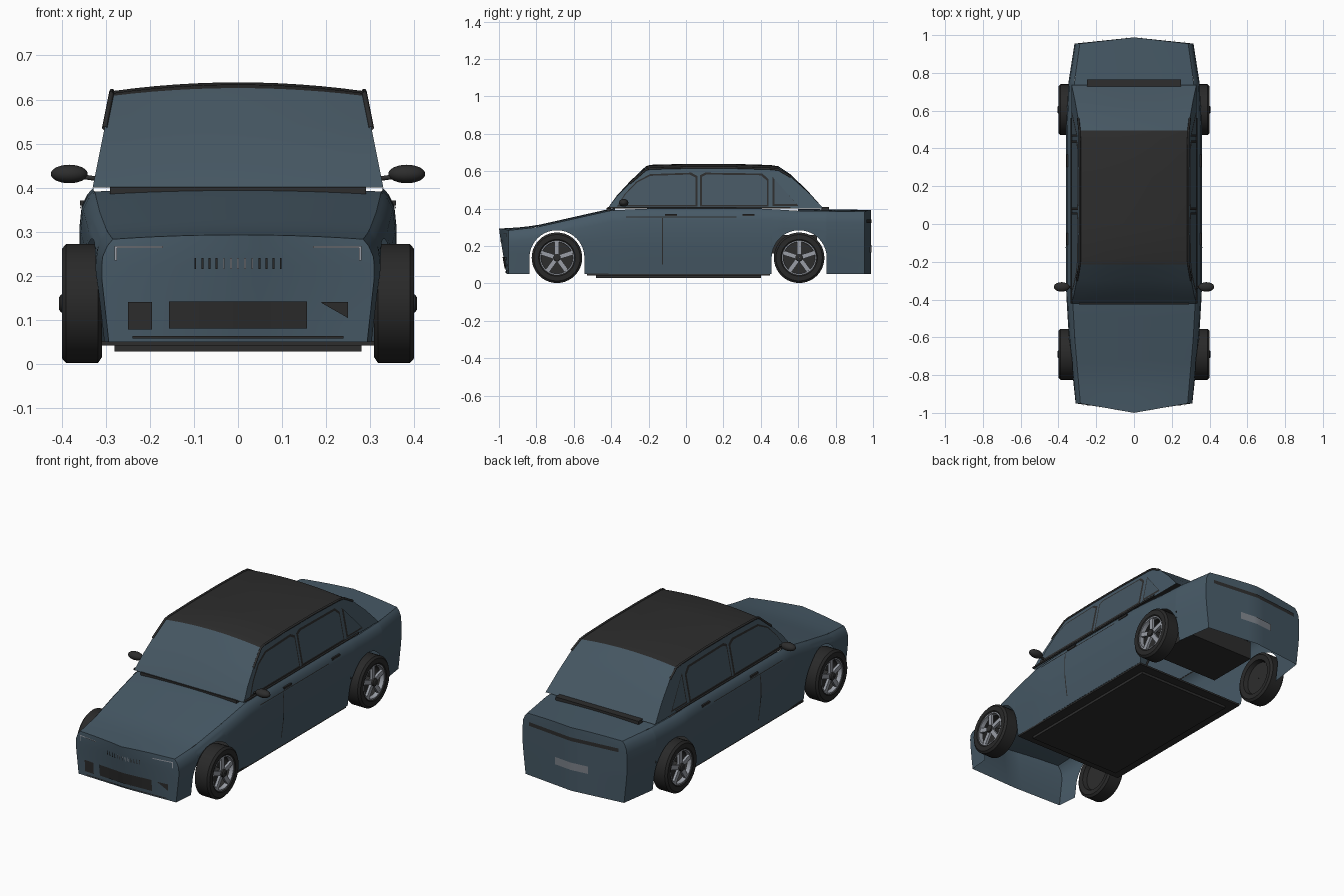
import bpy, bmesh, math
from mathutils import Matrix, Vector

cube = bpy.data.objects.get("Cube")
if cube:
    bpy.data.objects.remove(cube)


def material(name, rgb):
    m = bpy.data.materials.new(name)
    m.use_nodes = True
    m.diffuse_color = (*rgb, 1)
    m.node_tree.nodes["Principled BSDF"].inputs["Base Color"].default_value = (*rgb, 1)
    return m


BLUE = material("slate blue paint", (0.062, 0.1, 0.132))
GLASS = material("blue glass", (0.06, 0.094, 0.122))
BLACK = material("black trim", (0.026, 0.026, 0.026))
RUBBER = material("tyre rubber", (0.022, 0.022, 0.022))
SILVER = material("silver", (0.32, 0.34, 0.38))
PLATE = material("plate grey", (0.2, 0.22, 0.25))
made = []


def finish(bm, name, mat):
    bmesh.ops.remove_doubles(bm, verts=bm.verts, dist=0.0002)
    bmesh.ops.recalc_face_normals(bm, faces=bm.faces)
    mesh = bpy.data.meshes.new(name)
    bm.to_mesh(mesh)
    bm.free()
    mesh.materials.append(mat)
    ob = bpy.data.objects.new(name, mesh)
    bpy.context.collection.objects.link(ob)
    made.append(ob)
    return ob


def grids(name, mat, *sheets):
    """Skin one or more sheets, each a list of rows of points."""
    bm = bmesh.new()
    for rows in sheets:
        vs = [[bm.verts.new(p) for p in r] for r in rows]
        for a, b in zip(vs, vs[1:]):
            for i in range(len(a) - 1):
                bm.faces.new((a[i], a[i + 1], b[i + 1], b[i]))
    return finish(bm, name, mat)


def box(name, mat, lo, hi):
    bm = bmesh.new()
    lo, hi = Vector(lo), Vector(hi)
    bmesh.ops.create_cube(bm, size=1, matrix=Matrix.Translation((lo + hi) / 2)
                          @ Matrix.Diagonal((*(hi - lo), 1)))
    return finish(bm, name, mat)


def polygon(name, mat, pts):
    bm = bmesh.new()
    bm.faces.new([bm.verts.new(p) for p in pts])
    return finish(bm, name, mat)


def lerp(table, v):
    for (a, fa), (b, fb) in zip(table, table[1:]):
        if v <= b:
            return fa + (fb - fa) * max(0, (v - a) / (b - a))
    return table[-1][1]


def span(a, b, n):
    return [a + (b - a) * i / n for i in range(n + 1)]


# Body shape: plan width, shoulder height, and cross-section taper
FRONT, REAR, SILL = -0.95, 0.955, 0.05
WIDTH = [(-0.95, 0.312), (-0.6, 0.345), (-0.35, 0.36), (0.5, 0.36), (0.75, 0.347), (0.955, 0.315)]
TOP = [(-0.95, 0.283), (-0.8, 0.3), (-0.6, 0.345), (-0.4, 0.39), (-0.2, 0.4),
       (0.4, 0.4), (0.6, 0.388), (0.955, 0.383)]
TAPER = [(0, 0.91), (0.015, 0.95), (0.04, 0.985), (0.09, 1.0)]
ARCHES, AXLE, ARCH_R = (-0.69, 0.605), 0.137, 0.147


def side_x(y, z):
    return lerp(WIDTH, y) * lerp(TAPER, lerp(TOP, y) - z) * (1 - 0.06 * max(0, 0.22 - z) / 0.17)


def end_y(sign, x, z):
    """Vee-shaped nose and tail surfaces."""
    y = FRONT if sign < 0 else REAR
    u = 1 - min(1, abs(x) / side_x(y, z))
    return y + sign * u * (0.01 + 0.04 * (z - SILL) / 0.235 if sign < 0 else 0.033)


def column(s, y, z0):
    top = lerp(TOP, y)
    zs = span(z0, top - 0.09, 4) + [top - h for h in (0.06, 0.04, 0.025, 0.015, 0.007, 0)]
    if z0 > top - 0.09:
        zs = span(z0, top - 0.03, 6) + [top - h for h in (0.02, 0.015, 0.007, 0)]
    return [(s * side_x(y, z), y, z) for z in zs]


# Side panels with open wheel arches
edges = [FRONT, ARCHES[0] - ARCH_R, ARCHES[0] + ARCH_R, ARCHES[1] - ARCH_R, ARCHES[1] + ARCH_R, REAR]
for s, side in ((1, "left"), (-1, "right")):
    sheets = [[column(s, y, SILL) for y in span(edges[i], edges[i + 1], n)]
              for i, n in ((0, 3), (2, 14), (4, 5))]
    for cy in ARCHES:
        sheets.append([column(s, cy - ARCH_R * math.cos(a), AXLE + ARCH_R * math.sin(a))
                       for a in span(0, math.pi, 20)])
    grids(side + "_body_side", BLUE, *sheets)


# Bonnet and boot lid
def deck_row(y):
    z, w = lerp(TOP, y), side_x(y, lerp(TOP, y))
    row = []
    for u in span(-1, 1, 12):
        yy = end_y(-1 if y == FRONT else 1, u * w, z) if y in (FRONT, REAR) else y
        row.append((u * w, yy, z + 0.01 * (1 - u * u)))
    return row


grids("bonnet", BLUE, [deck_row(y) for y in span(FRONT, -0.38, 10)])
grids("boot_lid", BLUE, [deck_row(y) for y in span(0.6, REAR, 5)])

# Nose and tail panels
for sign, name in ((-1, "nose_panel"), (1, "tail_panel")):
    y = FRONT if sign < 0 else REAR
    rows = []
    for p in column(1, y, SILL):
        w, z = p[0], p[2]
        lift = 0.01 * max(0, 1 - (lerp(TOP, y) - z) / 0.04)
        rows.append([(u * w, end_y(sign, u * w, z), z + lift * (1 - u * u)) for u in span(-1, 1, 12)])
    grids(name, BLUE, rows)


def end_plate(name, mat, sign, x0, x1, z0, z1, z2=None):
    """Thin plate on the nose or tail; z2 is the lower edge at x1."""
    z2 = z0 if z2 is None else z2
    rows = []
    for i, x in enumerate(span(x0, x1, 10)):
        lo = z0 + (z2 - z0) * i / 10
        rows.append([(x, end_y(sign, x, z) + sign * 0.005, z) for z in (lo, z1)])
    return grids(name, mat, rows)


end_plate("centre_intake", BLACK, -1, -0.157, 0.157, 0.08, 0.142)
end_plate("right_intake", BLACK, -1, -0.25, -0.195, 0.078, 0.14)
end_plate("left_intake", BLACK, -1, 0.19, 0.25, 0.138, 0.14, 0.104)
end_plate("lower_lip_line", BLACK, -1, -0.24, 0.24, 0.058, 0.063)
for i, x in enumerate(span(-0.097, 0.097, 12)):
    end_plate(f"grille_slat_{i}", SILVER if 3 < i < 9 else BLACK, -1, x - 0.002, x + 0.002, 0.215, 0.24)
for s, side in ((1, "left"), (-1, "right")):
    end_plate(side + "_light_bar", SILVER, -1, s * 0.17, s * 0.28, 0.263, 0.268)
    end_plate(side + "_light_drop", SILVER, -1, s * 0.275, s * 0.28, 0.235, 0.266)
end_plate("tail_light_strip", BLACK, 1, -0.27, 0.27, 0.322, 0.342)
end_plate("number_plate", PLATE, 1, -0.1, 0.1, 0.165, 0.205)


# Cabin: windscreen, roof and rear window
def cabin_x(z):
    return 0.33 - (z - 0.4) * 0.2


def canopy(name, mat, profile, inset=0.0):
    rows = []
    for y, z, crown in profile:
        w = cabin_x(z) - inset
        rows.append([(u * w, y, z + crown * (1 - u * u)) for u in span(-1, 1, 12)])
    return grids(name, mat, rows)


SCREEN = [(-0.42, 0.4, 0), (-0.37, 0.465, 0.004), (-0.3, 0.535, 0.01), (-0.215, 0.608, 0.018)]
ROOF = [(-0.215, 0.608, 0.018), (-0.19, 0.614, 0.02), (0, 0.619, 0.02),
        (0.25, 0.619, 0.02), (0.45, 0.613, 0.02), (0.495, 0.608, 0.018)]
BACK = [(0.495, 0.608, 0.018), (0.56, 0.57, 0.012), (0.65, 0.49, 0.005), (0.735, 0.4, 0)]
canopy("windscreen", GLASS, SCREEN)
canopy("roof", BLACK, ROOF)
canopy("rear_window", GLASS, BACK)
box("windscreen_cowl", BLACK, (-0.29, -0.425, 0.385), (0.29, -0.4, 0.402))
box("rear_window_bar", BLACK, (-0.25, 0.725, 0.39), (0.25, 0.765, 0.408))

WINDOWS = {
    "front_window": [(-0.36, 0.42), (-0.32, 0.48), (-0.26, 0.54), (-0.19, 0.575),
                     (0.02, 0.582), (0.052, 0.565), (0.052, 0.42)],
    "rear_window": [(0.085, 0.42), (0.085, 0.57), (0.11, 0.582), (0.4, 0.578), (0.432, 0.55), (0.432, 0.42)],
    "quarter_window": [(0.472, 0.425), (0.472, 0.56), (0.59, 0.425)],
}


def cabin_side(s, pts, off):
    return [(s * (cabin_x(z) + off), y, z) for y, z in pts]


def widen(pts, d):
    out = []
    for axis in zip(*pts):
        c, h = (min(axis) + max(axis)) / 2, (max(axis) - min(axis)) / 2
        out.append([c + (v - c) * (h + d) / h for v in axis])
    return list(zip(*out))


def tube(name, mat, pts, r):
    curve = bpy.data.curves.new(name, "CURVE")
    curve.dimensions, curve.bevel_depth, curve.bevel_resolution = "3D", r, 1
    spline = curve.splines.new("POLY")
    spline.points.add(len(pts) - 1)
    for p, co in zip(spline.points, pts):
        p.co = (*co, 1)
    curve.materials.append(mat)
    bpy.context.collection.objects.link(bpy.data.objects.new(name, curve))


def side_strip(name, s, y0, y1, z0, z1):
    grids(name, BLACK, [[(s * (side_x(y, z) + 0.003), y, z) for z in span(z0, z1, 6)]
                        for y in span(y0, y1, 6)])


outline = [(y, z) for y, z, c in SCREEN + ROOF[1:] + BACK[1:]]
for s, side in ((1, "left"), (-1, "right")):
    polygon(side + "_cabin_side", BLUE, cabin_side(s, outline, 0))
    tube(side + "_roof_rail", BLACK, cabin_side(s, outline[2:-2], 0), 0.006)
    tube(side + "_belt_trim", BLACK, cabin_side(s, [(-0.42, 0.404), (0.56, 0.404)], 0.002), 0.005)
    for name, pts in WINDOWS.items():
        polygon(f"{side}_{name}_frame", BLACK, cabin_side(s, widen(pts, 0.01), 0.003))
        polygon(f"{side}_{name}", GLASS, cabin_side(s, pts, 0.006))
    # Door seam, crease and handles
    side_strip(side + "_door_seam", s, -0.128, -0.122, 0.1, 0.35)
    side_strip(side + "_door_crease", s, -0.32, 0.27, 0.353, 0.357)
    for y, name in ((-0.08, "front"), (0.335, "rear")):
        x = side_x(y, 0.365)
        box(f"{side}_{name}_handle", BLACK, (s * x - 0.006, y - 0.032, 0.36), (s * x + 0.006, y + 0.032, 0.371))
    # Door mirror
    bm = bmesh.new()
    bmesh.ops.create_uvsphere(bm, u_segments=20, v_segments=12, radius=1,
                              matrix=Matrix.Translation((s * 0.383, -0.333, 0.431))
                              @ Matrix.Diagonal((0.042, 0.025, 0.021, 1)))
    finish(bm, side + "_mirror", BLACK)
    tube(side + "_mirror_stalk", BLACK, [(s * 0.318, -0.335, 0.42), (s * 0.37, -0.333, 0.427)], 0.006)

# Underbody
box("floor_pan", BLACK, (-0.28, -0.48, 0.028), (0.28, 0.4, 0.042))
box("sill_frame", BLACK, (-0.335, -0.53, 0.042), (0.335, 0.45, 0.052))
box("rear_underbody", BLACK, (-0.2, 0.41, 0.16), (0.2, 0.7, 0.26))


# Wheels
def lathe(name, mat, s, cy, profile):
    grids(name, mat, [[(s * x, cy + r * math.cos(a), AXLE + r * math.sin(a)) for x, r in profile]
                      for a in span(0, 2 * math.pi, 40)])


TYRE = [(0.335, 0.088), (0.312, 0.095), (0.309, 0.122), (0.318, 0.135), (0.39, 0.135),
        (0.4, 0.124), (0.4, 0.098), (0.394, 0.09)]
for s, side in ((1, "left"), (-1, "right")):
    for cy, end in zip(ARCHES, ("front", "rear")):
        tag = f"{end}_{side}_"
        lathe(tag + "tyre", RUBBER, s, cy, TYRE)
        lathe(tag + "rim", SILVER, s, cy, [(0.396, 0.092), (0.396, 0.085), (0.375, 0.083)])
        lathe(tag + "wheel_disc", BLACK, s, cy, [(0.375, 0.083), (0.335, 0.088), (0.335, 0.001)])
        lathe(tag + "hub", BLACK, s, cy, [(0.34, 0.02), (0.402, 0.02), (0.406, 0.014), (0.406, 0.001)])
        bm = bmesh.new()
        for k in range(5):
            turn = Matrix.Rotation(math.radians(90 + 72 * k), 4, "X")
            bmesh.ops.create_cube(bm, size=1, matrix=Matrix.Translation((s * 0.386, cy, AXLE)) @ turn
                                  @ Matrix.Translation((0, 0.05, 0)) @ Matrix.Diagonal((0.014, 0.075, 0.024, 1)))
        finish(bm, tag + "spokes", SILVER)

# Smooth shading with sharp edges kept
bpy.ops.object.select_all(action="DESELECT")
for ob in made:
    ob.select_set(True)
bpy.context.view_layer.objects.active = made[0]
bpy.ops.object.shade_smooth_by_angle(angle=math.radians(30))
